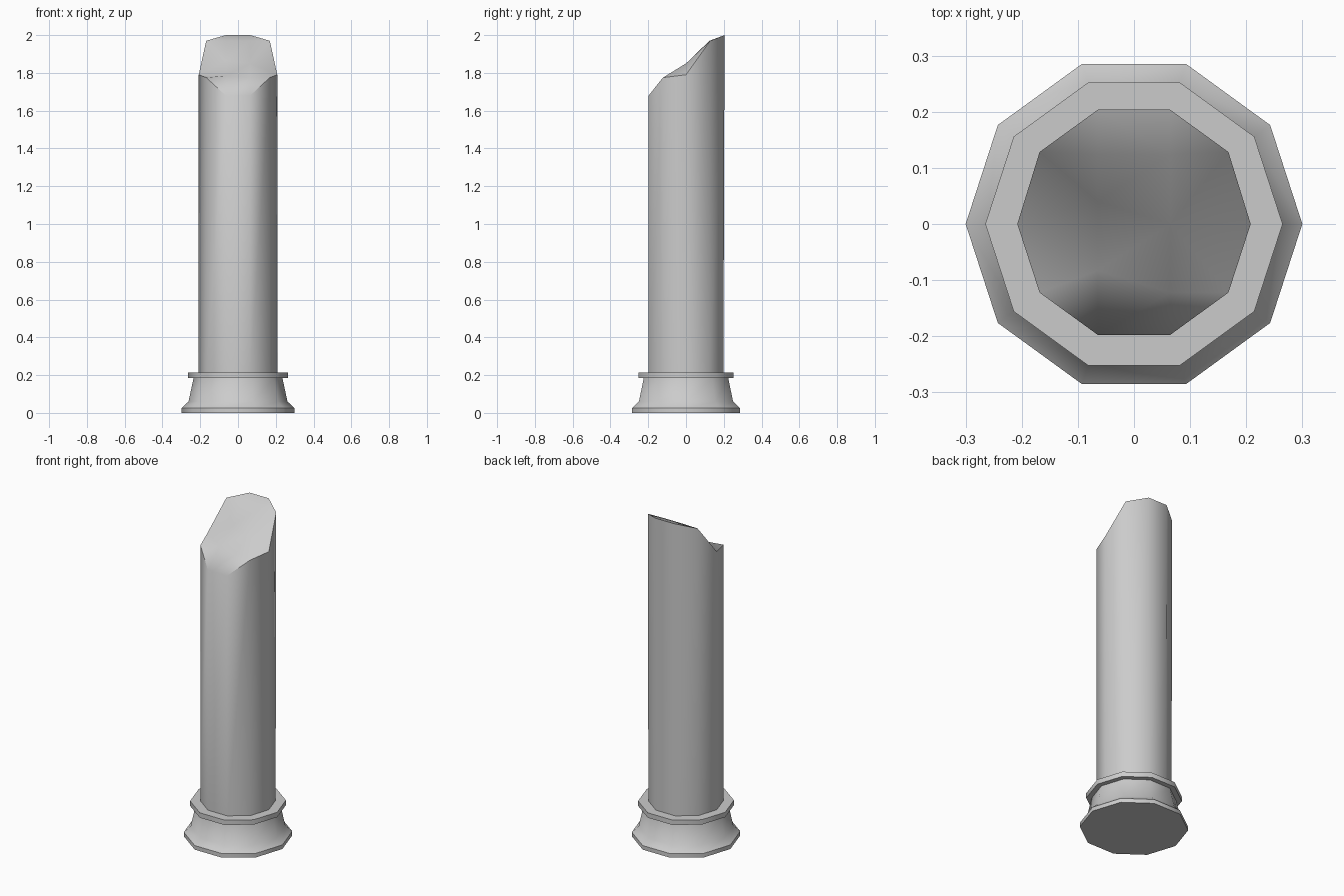
import bpy, bmesh, math

cube = bpy.data.objects.get("Cube")
if cube:
    bpy.data.objects.remove(cube)

SIDES = 10

stone = bpy.data.materials.new("grey stone")
stone.use_nodes = True
GREY = (0.6, 0.6, 0.6, 1)
stone.diffuse_color = GREY
stone.node_tree.nodes["Principled BSDF"].inputs["Base Color"].default_value = GREY


def ring(bm, radius, z):
    """Ten-sided ring with corners on the x axis."""
    step = math.tau / SIDES
    return [bm.verts.new((radius * math.cos(i * step), radius * math.sin(i * step), z))
            for i in range(SIDES)]


def bridge(bm, low, high):
    for i in range(SIDES):
        j = (i + 1) % SIDES
        bm.faces.new((low[i], low[j], high[j], high[i]))


def finish(bm, name):
    mesh = bpy.data.meshes.new(name)
    bmesh.ops.recalc_face_normals(bm, faces=bm.faces)
    bm.to_mesh(mesh)
    bm.free()
    mesh.materials.append(stone)
    obj = bpy.data.objects.new(name, mesh)
    bpy.context.collection.objects.link(obj)
    bpy.ops.object.select_all(action="DESELECT")
    obj.select_set(True)
    bpy.context.view_layer.objects.active = obj
    bpy.ops.object.shade_smooth_by_angle(angle=math.radians(40))
    return obj


# Flared base with plinth and collar
bm = bmesh.new()
profile = [(0.3, 0), (0.3, 0.025), (0.262, 0.06), (0.235, 0.185),
           (0.265, 0.185), (0.265, 0.215)]
rings = [ring(bm, r, z) for r, z in profile]
for low, high in zip(rings, rings[1:]):
    bridge(bm, low, high)
bm.faces.new(rings[0][::-1])
bm.faces.new(rings[-1])
finish(bm, "column_base")

# Shaft whose rim steps down from back to front
bm = bmesh.new()
bottom = ring(bm, 0.208, 0.2)
rim = ring(bm, 0.208, 2)
rim_heights = [1.79, 1.97, 2.0, 2.0, 1.97, 1.79, 1.775, 1.68, 1.68, 1.775]
for v, z in zip(rim, rim_heights):
    v.co.z = z
for v in rim[1:5]:
    v.co.y += 0.006
bridge(bm, bottom, rim)
bm.faces.new(bottom[::-1])

# Broken top: rows of points across the shaft, back to front
inner = {
    "back": [(-0.065, 0.124, 1.97), (0.065, 0.124, 1.97)],
    "middle": [(-0.065, 0.04, 1.865), (0.065, 0, 1.85)],
    "front": [(-0.065, -0.083, 1.785), (0.065, -0.122, 1.775)],
}
mids = {k: [bm.verts.new(p) for p in pts] for k, pts in inner.items()}
rows = [
    [rim[4], *mids["back"], rim[1]],
    [rim[5], *mids["middle"], rim[0]],
    [rim[6], *mids["front"], rim[9]],
]
top_faces = []
for far, near in zip(rows, rows[1:]):
    for i in range(3):
        top_faces.append(bm.faces.new((far[i], near[i], near[i + 1], far[i + 1])))
for outer, row in (((rim[3], rim[2]), rows[0]), ((rim[7], rim[8]), rows[2])):
    top_faces.append(bm.faces.new((outer[0], row[0], row[1])))
    top_faces.append(bm.faces.new((outer[0], row[1], row[2], outer[1])))
    top_faces.append(bm.faces.new((outer[1], row[2], row[3])))
for f in top_faces:
    f.material_index = 0
bmesh.ops.triangulate(bm, faces=top_faces)
finish(bm, "broken_shaft")
